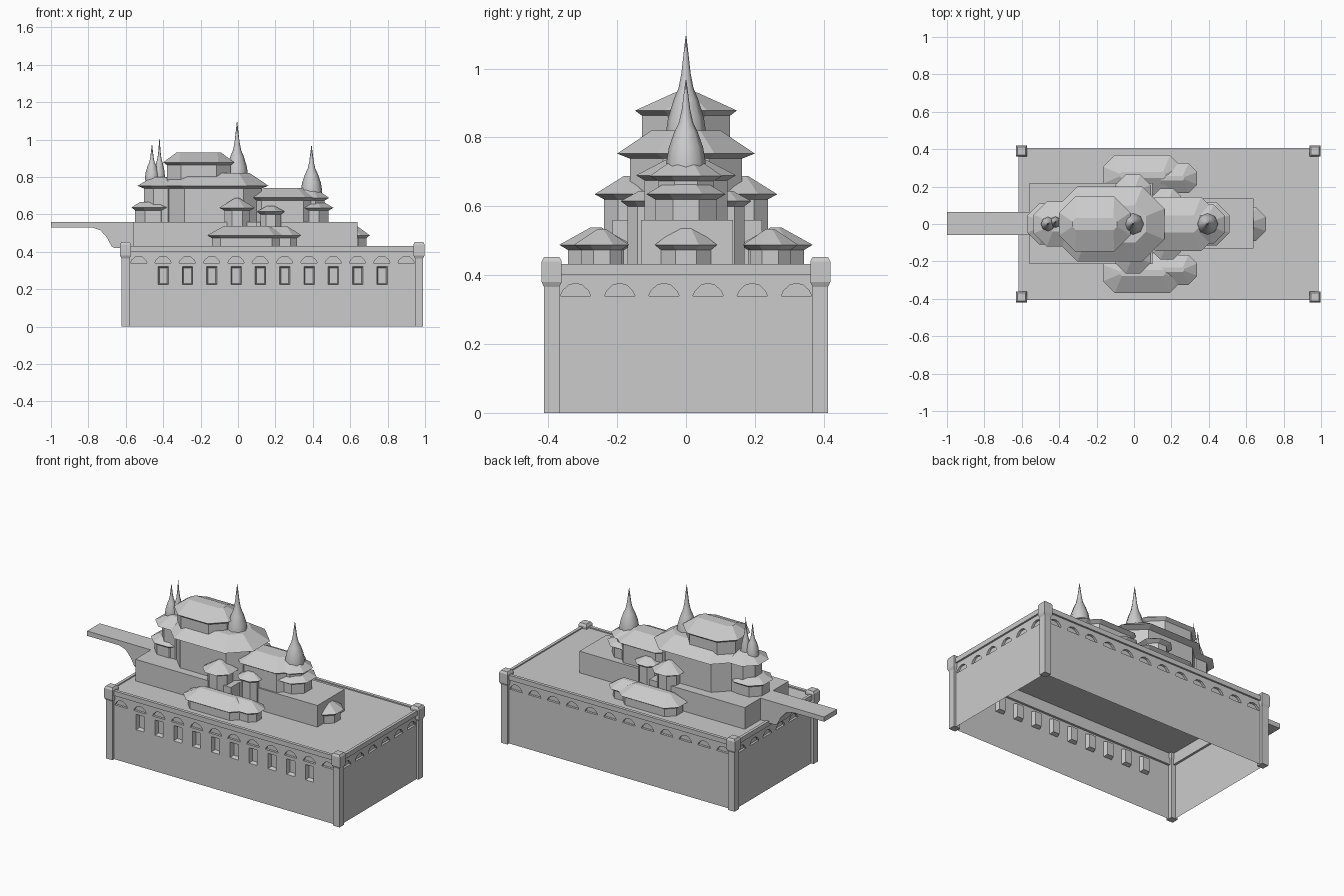
import bpy, bmesh, math
from mathutils import Matrix

if "Cube" in bpy.data.objects:
    bpy.data.objects.remove(bpy.data.objects["Cube"])


def finish(name, bm, recalc=True):
    if recalc:
        bmesh.ops.recalc_face_normals(bm, faces=bm.faces)
    me = bpy.data.meshes.new(name)
    bm.to_mesh(me)
    bm.free()
    ob = bpy.data.objects.new(name, me)
    bpy.context.collection.objects.link(ob)
    return ob


def box(name, x0, x1, y0, y1, z0, z1):
    bm = bmesh.new()
    bmesh.ops.create_cube(bm, size=1)
    for v in bm.verts:
        v.co = ((x0 + x1) / 2 + v.co.x * (x1 - x0), (y0 + y1) / 2 + v.co.y * (y1 - y0),
                (z0 + z1) / 2 + v.co.z * (z1 - z0))
    return finish(name, bm)


def loft(name, rings):
    bm = bmesh.new()
    rows = [[bm.verts.new(p) for p in r] for r in rings]
    n = len(rows[0])
    for a, b in zip(rows, rows[1:]):
        for i in range(n):
            bm.faces.new((a[i], a[(i + 1) % n], b[(i + 1) % n], b[i]))
    bm.faces.new(rows[0][::-1])
    bm.faces.new(rows[-1])
    return finish(name, bm)


def octagon(x0, x1, y0, y1, dx, dy, z):
    # stretched octagon, inset by dx and dy
    x0, x1, y0, y1 = x0 + dx, x1 - dx, y0 + dy, y1 - dy
    c = 0.586 * min(x1 - x0, y1 - y0) / 2
    return [(x0 + c, y0, z), (x1 - c, y0, z), (x1, y0 + c, z), (x1, y1 - c, z),
            (x1 - c, y1, z), (x0 + c, y1, z), (x0, y1 - c, z), (x0, y0 + c, z)]


def hall(name, ext, z0, eave, top, lip, dx, dy):
    # walls, overhanging eave and hipped roof; ext is the eave outline
    return loft(name, [octagon(*ext, lip, lip, z0), octagon(*ext, lip, lip, eave - 0.015),
                       octagon(*ext, 0, 0, eave), octagon(*ext, dx, dy, top)])


def spire(name, x, y, z, r, h):
    prof = [(1, 0), (1, .07), (.87, .24), (.6, .41), (.36, .52), (.22, .66), (.02, 1)]
    ob = loft(name, [[(x + r * a * math.cos(math.pi * k / 4), y + r * a * math.sin(math.pi * k / 4),
                       z + h * b) for k in range(8)] for a, b in prof])
    for p in ob.data.polygons:
        p.use_smooth = len(p.vertices) == 4
    return ob


def prism(name, pts, depth, mat):
    # outline in the local xz plane, extruded along local y
    bm = bmesh.new()
    f = bm.faces.new([bm.verts.new((u, 0, w)) for u, w in pts])
    r = bmesh.ops.extrude_face_region(bm, geom=[f])
    for v in r['geom']:
        if isinstance(v, bmesh.types.BMVert):
            v.co.y += depth
    bm.transform(mat)
    return finish(name, bm)


# one wall sheet in local xz (outside is -y), with optional window recesses
def wall(name, length, n_win, mat, niche=0.014):
    xs = [-length / 2]
    for i in range(n_win):
        c = -0.584 + 0.13 * i
        xs += [c - 0.028, c + 0.028]
    xs.append(length / 2)
    bm = bmesh.new()
    g = [[bm.verts.new((x, y, z)) for x in xs]
         for y, z in ((0, 0), (0, .224), (0, .32), (0, .34), (niche, .34), (niche, .42))]
    wins = []
    for j in range(len(g) - 1):
        for i in range(len(xs) - 1):
            f = bm.faces.new((g[j][i], g[j][i + 1], g[j + 1][i + 1], g[j + 1][i]))
            if j == 1 and i % 2 == 1:
                wins.append(f)
    if wins:
        bm.normal_update()
        bmesh.ops.inset_individual(bm, faces=wins, thickness=0.01, depth=-0.025)
    bm.transform(mat)
    return finish(name, bm, False)


# arched frieze closing the niches at the top of a wall
def frieze(name, length, n, mat):
    step, pts = length / n, [(-length / 2, 0.34)]
    for i in range(n):
        c = -length / 2 + step * (i + 0.5)
        pts += [(c - .044, .34), (c - .037, .355), (c - .02, .371), (c, .376),
                (c + .02, .371), (c + .037, .355), (c + .044, .34)]
    pts += [(length / 2, 0.34), (length / 2, 0.41), (-length / 2, 0.41)]
    prism(name, pts, 0.014, mat)


for name, length, n, win, ang, pos in (
        ("front", 1.56, 12, 10, 0, (0.184, -0.394, 0)),
        ("back", 1.56, 12, 0, math.pi, (0.184, 0.394, 0)),
        ("right", 0.77, 6, 0, math.pi / 2, (0.975, 0, 0)),
        ("left", 0.77, 6, 0, -math.pi / 2, (-0.607, 0, 0))):
    m = Matrix.Translation(pos) @ Matrix.Rotation(ang, 4, 'Z')
    wall(name + "_wall", length, win, m)
    frieze(name + "_frieze", length, n, m)

box("terrace_floor", -0.6, 0.968, -0.39, 0.39, 0.41, 0.425)

# cornice rim
for s, side in ((-1, "front"), (1, "back")):
    box(side + "_cornice", -0.612, 0.98, *sorted((s * 0.405, s * 0.385)), 0.402, 0.432)
box("left_cornice", -0.618, -0.6, -0.39, 0.39, 0.402, 0.432)
box("right_cornice", 0.968, 0.986, -0.39, 0.39, 0.402, 0.432)

# corner posts with caps
for px in (-0.602, 0.968):
    for py in (-0.39, 0.39):
        rings = [[(px + sx * h, py + sy * h, z) for sx, sy in ((-1, -1), (1, -1), (1, 1), (-1, 1))]
                 for h, z in ((.022, 0), (.022, .365), (.029, .38), (.029, .44), (.022, .453))]
        loft("corner_post", rings)

# podium and approach bridge
box("podium_west", -0.56, 0.1, -0.213, 0.22, 0.42, 0.56)
box("podium_east", 0.09, 0.64, -0.13, 0.137, 0.42, 0.56)
prism("bridge", [(-1, .56), (-1, .53), (-.78, .53), (-.735, .515), (-.7, .475), (-.675, .428),
                 (-.66, .42), (-.55, .42), (-.55, .56)], 0.125, Matrix.Translation((0, -0.06, 0)))

# main halls
hall("main_hall", (-0.42, 0.163, -0.2, 0.2), 0.55, 0.753, 0.82, 0.038, 0.1, 0.1)
hall("main_hall_apse", (-0.537, -0.29, -0.12, 0.12), 0.55, 0.753, 0.8, 0.035, 0.08, 0.08)
hall("upper_hall", (-0.4, -0.02, -0.148, 0.148), 0.77, 0.878, 0.93, 0.02, 0.07, 0.115)
hall("west_apse", (-0.57, -0.34, -0.11, 0.11), 0.55, 0.637, 0.665, 0.02, 0.045, 0.045)
hall("east_hall", (0.03, 0.445, -0.145, 0.145), 0.55, 0.69, 0.742, 0.025, 0.1, 0.1)
hall("east_apse_upper", (0.27, 0.487, -0.105, 0.105), 0.55, 0.688, 0.73, 0.025, 0.06, 0.06)
hall("east_apse_lower", (0.28, 0.51, -0.115, 0.115), 0.55, 0.635, 0.665, 0.025, 0.05, 0.05)
hall("east_porch", (0.525, 0.705, -0.09, 0.09), 0.42, 0.488, 0.535, 0.018, 0.065, 0.06)

# mirrored side pavilions
for s, side in ((-1, "front"), (1, "back")):
    def ys(a, b):
        return tuple(sorted((s * a, s * b)))
    hall(side + "_wing", (-0.165, 0.255, *ys(0.155, 0.368)), 0.42, 0.488, 0.538, 0.025, 0.09, 0.09)
    hall(side + "_wing_end", (0.07, 0.338, *ys(0.165, 0.325)), 0.42, 0.488, 0.534, 0.022, 0.07, 0.068)
    hall(side + "_pavilion", (-0.1, 0.09, *ys(0.07, 0.265)), 0.42, 0.635, 0.688, 0.027, 0.085, 0.085)
    hall(side + "_side_chapel", (0.1, 0.25, *ys(0.05, 0.19)), 0.42, 0.615, 0.645, 0.02, 0.055, 0.055)

# spires
spire("central_spire", -0.005, 0, 0.78, 0.06, 0.315)
spire("east_spire", 0.393, 0, 0.71, 0.057, 0.257)
spire("west_spire", -0.46, 0, 0.78, 0.038, 0.195)
spire("west_spire_tall", -0.42, 0.01, 0.78, 0.03, 0.228)
